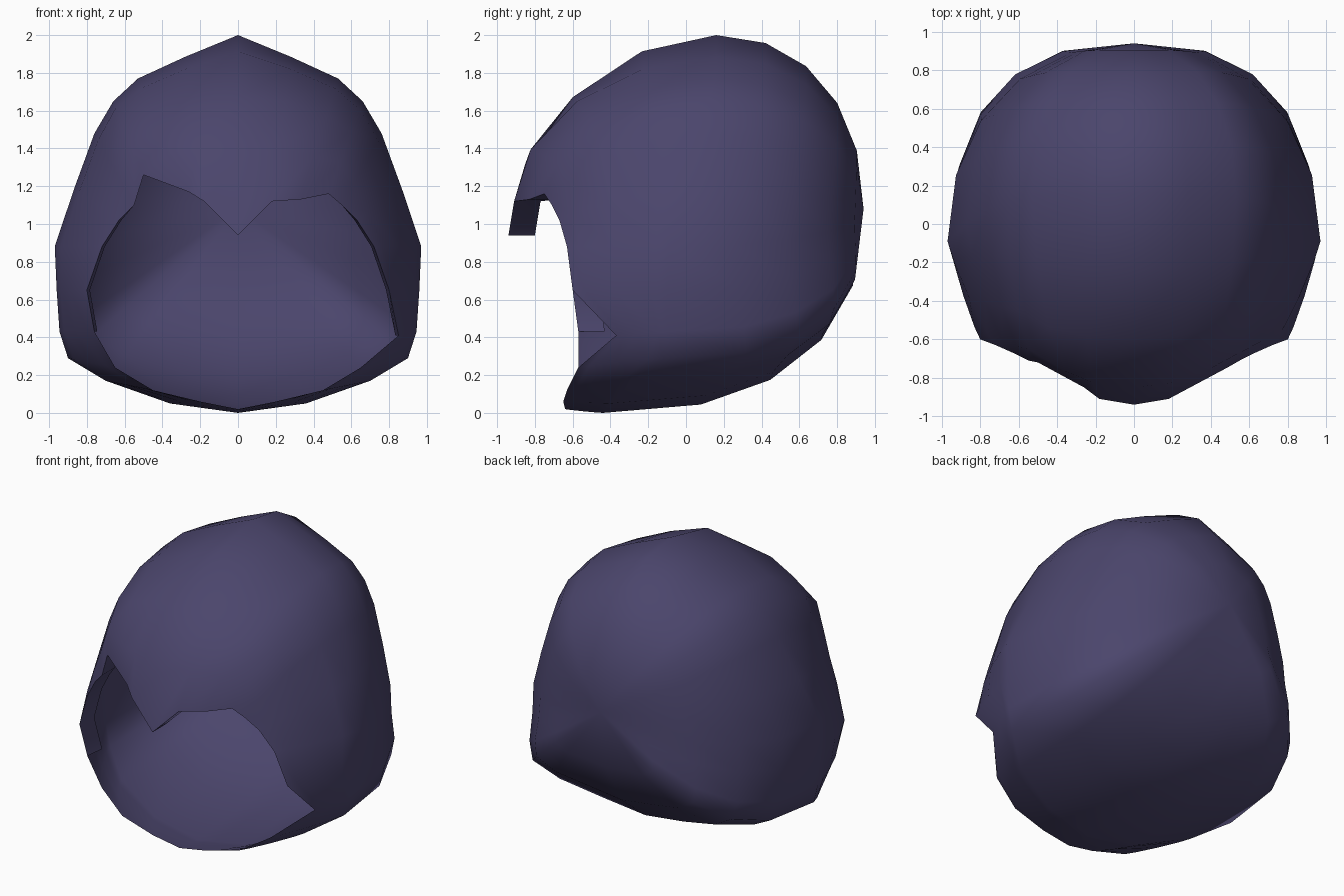
import bpy, bmesh
from math import sin, cos, pi
from mathutils import Vector

if "Cube" in bpy.data.objects:
    bpy.data.objects.remove(bpy.data.objects["Cube"])

# Right half, top to bottom: rim of the face opening and widest outline (x, y, z)
rim = [(0, -.94, .94), (.18, -.91, 1.12), (.33, -.83, 1.13), (.48, -.75, 1.16),
       (.55, -.71, 1.10), (.63, -.67, 1.02), (.72, -.63, .88), (.80, -.60, .65),
       (.76, -.57, .43), (.65, -.57, .24), (.45, -.63, .12), (.20, -.65, .06), (0, -.64, .02)]
outline = [(0, .16, 2), (.28, .16, 1.885), (.53, .15, 1.77), (.66, .12, 1.65),
           (.76, .08, 1.48), (.87, 0, 1.18), (.97, -.09, .88), (.96, -.10, .65),
           (.945, -.10, .43), (.90, -.12, .29), (.70, -.28, .17), (.36, -.40, .05), (0, -.44, 0)]
BACK = Vector((0, .94, 1.08))
FRONT_ROWS, BACK_ROWS = 4, 5


def full_loop(half):
    pts = [Vector(p) for p in half]
    return pts + [Vector((-p.x, p.y, p.z)) for p in pts[-2:0:-1]]


def arc(a, b, steps, n):
    """Superellipse from a (facing along y) to b (facing outward)."""
    for i in range(steps):
        t = i / steps * pi / 2
        out, back = max(sin(t), 0) ** (2 / n), cos(t) ** (2 / n)
        yield Vector((a.x + (b.x - a.x) * out, b.y + (a.y - b.y) * back,
                      a.z + (b.z - a.z) * out))


rims, outs = full_loop(rim), full_loop(outline)
count = len(rims)
# Uneven details: cheek notch on the right, raised brow on the left
rims[8] = Vector((.85, -.37, .41))
rims[count - 3] = Vector((-.50, -.72, 1.26))
rims[count - 2] = Vector((-.26, -.85, 1.17))

# Hood shell: one meridian per column, rim -> outline -> back of the head
bm = bmesh.new()
columns = []
for r, s in zip(rims, outs):
    front_n = 1.15 + .72 * min(max((s.z - .9) / .9, 0), 1)
    back_n = 2.15 + .5 * min(max((.75 - s.z) / .45, 0), 1)
    if s.z < .1:
        back_n = 2.4
    pts = list(arc(r, s, FRONT_ROWS, front_n)) + [s]
    pts += list(arc(BACK, s, BACK_ROWS, back_n))[:0:-1]
    columns.append([bm.verts.new(p) for p in pts])
pole = bm.verts.new(BACK)
for i, col in enumerate(columns):
    nxt = columns[(i + 1) % count]
    for j in range(len(col) - 1):
        bm.faces.new((col[j], col[j + 1], nxt[j + 1], nxt[j]))
    bm.faces.new((col[-1], pole, nxt[-1]))

# Hem: brow and cheek rim folded back into the hood
hem = {}
for i, r in enumerate(rims):
    if r.z > .4:
        inward = .98 if r.z < 1.1 else 1
        depth = .05 if i == 8 else .14
        hem[i] = bm.verts.new((r.x * inward, r.y + depth, r.z))
for i in hem:
    k = (i + 1) % count
    if k in hem:
        bm.faces.new((columns[i][0], columns[k][0], hem[k], hem[i]))
bmesh.ops.recalc_face_normals(bm, faces=bm.faces)

mesh = bpy.data.meshes.new("hood")
bm.to_mesh(mesh)
bm.free()
hood = bpy.data.objects.new("hood", mesh)
bpy.context.collection.objects.link(hood)

cloth = bpy.data.materials.new("cloth")
cloth.diffuse_color = (.07, .06, .15, 1)
cloth.use_nodes = True
cloth.node_tree.nodes["Principled BSDF"].inputs["Base Color"].default_value = cloth.diffuse_color
mesh.materials.append(cloth)
bpy.context.view_layer.objects.active = hood
hood.select_set(True)
bpy.ops.object.shade_smooth_by_angle(angle=.9)
